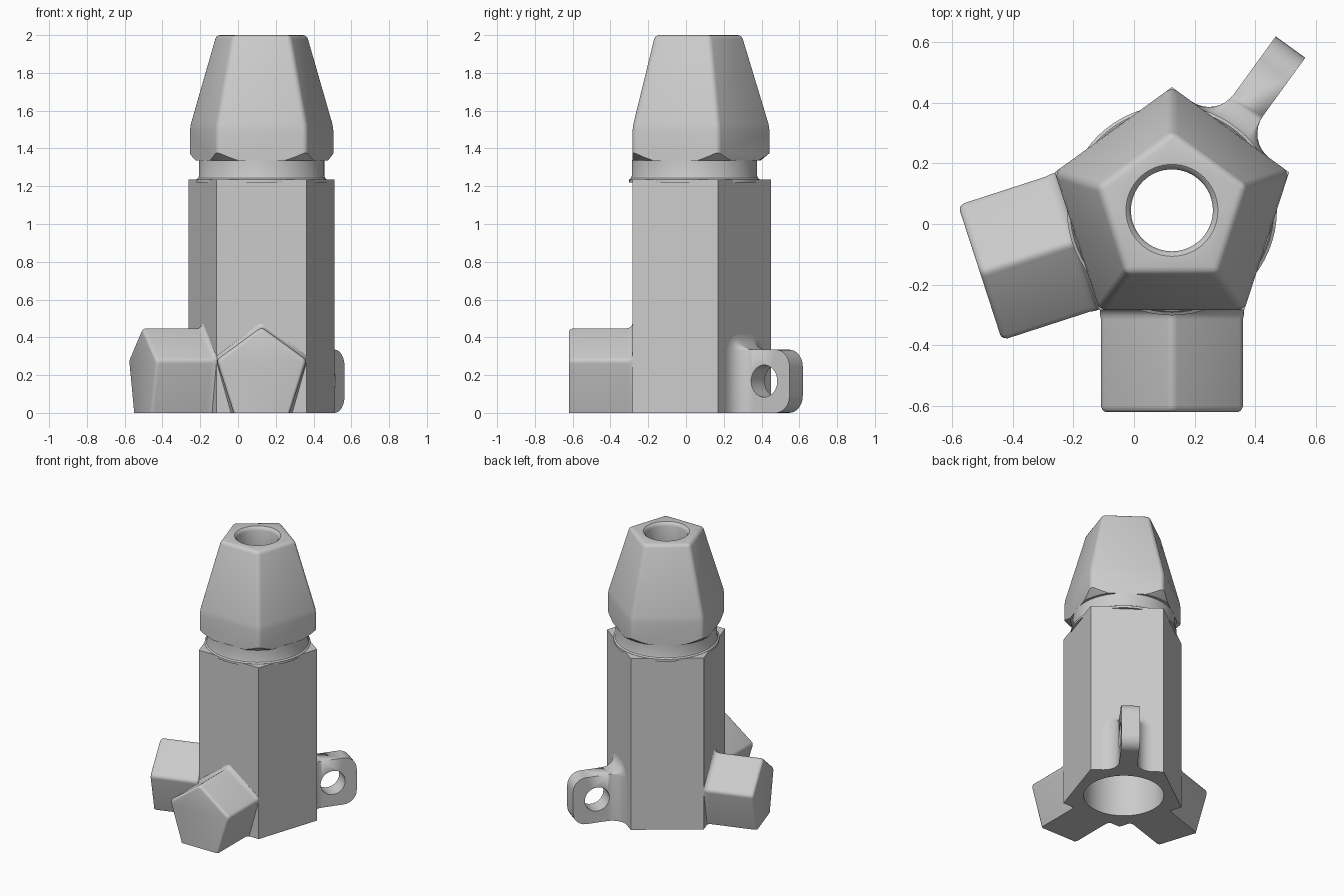
import bpy, bmesh, math
from math import cos, sin, pi, radians, sqrt

CX, CY = 0.125, 0.045      # axis of the column
R = 0.406                  # pentagon circumradius
APO = R * cos(pi / 5)      # distance from axis to a flat
END = 0.665                # reach of the side arms

if "Cube" in bpy.data.objects:
    bpy.data.objects.remove(bpy.data.objects["Cube"])

grey = bpy.data.materials.new("light_grey")
grey.use_nodes = True
colour = (0.6, 0.6, 0.6, 1)
grey.diffuse_color = colour
grey.node_tree.nodes["Principled BSDF"].inputs["Base Color"].default_value = colour


def loft(name, rings, cap=True, closed=False):
    """Skin a list of equally long point rings."""
    bm = bmesh.new()
    vs = [[bm.verts.new(p) for p in ring] for ring in rings]
    n = len(rings[0])
    pairs = list(zip(vs, vs[1:])) + ([(vs[-1], vs[0])] if closed else [])
    for a, b in pairs:
        for i in range(n):
            j = (i + 1) % n
            bm.faces.new((a[i], a[j], b[j], b[i]))
    if cap and not closed:
        bm.faces.new(vs[0])
        bm.faces.new(vs[-1])
    bmesh.ops.remove_doubles(bm, verts=bm.verts, dist=1e-5)
    bmesh.ops.recalc_face_normals(bm, faces=bm.faces)
    mesh = bpy.data.meshes.new(name)
    bm.to_mesh(mesh)
    bm.free()
    mesh.materials.append(grey)
    ob = bpy.data.objects.new(name, mesh)
    bpy.context.collection.objects.link(ob)
    return ob


def column(name, profile, sides=64, closed=False):
    """Stack regular polygons (radius, height) on the column axis."""
    rings = [[(CX + r * cos(pi / 2 + 2 * pi * i / sides),
               CY + r * sin(pi / 2 + 2 * pi * i / sides), z) for i in range(sides)]
             for r, z in profile]
    return loft(name, rings, closed=closed)


def arm(name, degrees, sections):
    """Loft (distance, [(sideways, height)]) outward from the column."""
    a = radians(degrees)
    rings = [[(CX + d * cos(a) - s * sin(a), CY + d * sin(a) + s * cos(a), z)
              for s, z in pts] for d, pts in sections]
    return loft(name, rings)


def activate(ob):
    bpy.ops.object.select_all(action='DESELECT')
    ob.select_set(True)
    bpy.context.view_layer.objects.active = ob


def boolean(ob, cutter, operation):
    activate(ob)
    mod = ob.modifiers.new("cut", 'BOOLEAN')
    mod.object, mod.operation, mod.solver = cutter, operation, 'EXACT'
    bpy.ops.object.modifier_apply(modifier=mod.name)


def soften(ob, width):
    activate(ob)
    mod = ob.modifiers.new("soft", 'BEVEL')
    mod.width, mod.segments = width, 3
    mod.limit_method, mod.angle_limit = 'ANGLE', radians(40)
    bpy.ops.object.modifier_apply(modifier=mod.name)


# Bore: wide in the body, narrowing inside the cap
bore = column("bore_cutter", [(0.262, -0.1), (0.262, 1.45), (0.135, 1.75),
                              (0.135, 1.975), (0.14, 1.99), (0.155, 2.003), (0.155, 2.1)])

# Pentagonal body
body = column("body", [(R, 0), (R, 1.235)], 5)
boolean(body, bore, 'DIFFERENCE')

# Round neck with a small foot
neck = column("neck", [(0.262, 1.22), (0.346, 1.22), (0.346, 1.236), (0.336, 1.243),
                       (0.332, 1.255), (0.332, 1.34), (0.262, 1.34)], closed=True)

# Tapered cap, its lower corners turned away like a nut
cap = column("cap", [(R, 1.25), (R, 1.49), (R - 0.006, 1.53), (0.258, 2)], 5)
soften(cap, 0.022)
turning = column("cap_cutter", [(0.35, 1.336), (0.5, 1.46), (0.5, 2.1)])
boolean(cap, turning, 'INTERSECT')
boolean(cap, bore, 'DIFFERENCE')

# Two closed pentagonal stubs
SR = 0.251
SZ = SR * cos(pi / 5)


def stub_ring(scale):
    corners = [(SR * scale * cos(pi / 2 + 2 * pi * i / 5),
                SR * scale * sin(pi / 2 + 2 * pi * i / 5)) for i in range(5)]
    pts = []
    for i, p in enumerate(corners):
        if i in (2, 3):        # lower corners stay sharp and flat on the floor
            pts.append((p[0], -SZ))
            continue
        before, after = corners[i - 1], corners[(i + 1) % 5]
        k = 0.07
        a = [p[j] + (before[j] - p[j]) * k for j in (0, 1)]
        b = [p[j] + (after[j] - p[j]) * k for j in (0, 1)]
        for t in (0, 0.33, 0.67, 1):   # rounded corner
            pts.append(tuple((1 - t) ** 2 * a[j] + 2 * t * (1 - t) * p[j] + t * t * b[j]
                             for j in (0, 1)))
    return [(max(-0.237, min(0.237, s)), z + SZ) for s, z in pts]


stub_shape = [(0.3, 1.1), (APO, 1.1), (0.334, 1.05), (0.345, 1.015), (0.36, 1),
              (END - 0.02, 1), (END - 0.008, 0.98), (END - 0.002, 0.95), (END, 0.92)]
stubs = [arm(name, angle, [(d, stub_ring(s)) for d, s in stub_shape])
         for name, angle in (("front_stub", 270), ("right_stub", 198))]

# Lug: flared where it meets the body, rounded at its tip
FLARE, TIP = 0.1, 0.09


def lug_section(d):
    u = max(0, min(FLARE, APO + FLARE - d))
    f = FLARE - sqrt(FLARE ** 2 - u ** 2)
    v = max(0, d - (END - TIP))
    e = TIP - sqrt(max(0, TIP ** 2 - v ** 2))
    w, top = 0.06 + f, 0.335 + 0.8 * f - e
    half = [(w, e), (w, top - f), (w - 0.08 * f, top - 0.62 * f),
            (w - 0.3 * f, top - 0.3 * f), (w - 0.62 * f, top - 0.08 * f), (w - f, top)]
    return d, half + [(-s, z) for s, z in reversed(half)]


steps = [0.3] + [APO + FLARE * (1 - cos(i * pi / 16)) for i in range(9)]
steps += [END - TIP + TIP * sin(i * pi / 16) for i in range(9)]
lug = arm("lug", 54, [lug_section(d) for d in steps])

# Eye through the lug
a = radians(54)
eye_rings = []
for side in (-0.3, 0.3):
    ring = []
    for i in range(40):
        t = 2 * pi * i / 40
        d = 0.5 + 0.085 * cos(t)
        ring.append((CX + d * cos(a) - side * sin(a),
                     CY + d * sin(a) + side * cos(a), 0.168 + 0.085 * sin(t)))
    eye_rings.append(ring)
eye = loft("eye_cutter", eye_rings)
boolean(lug, eye, 'DIFFERENCE')

for helper in (bore, turning, eye):
    bpy.data.objects.remove(helper)

for ob in [body, neck, cap, lug] + stubs:
    activate(ob)
    bpy.ops.object.shade_smooth_by_angle(angle=radians(32))
